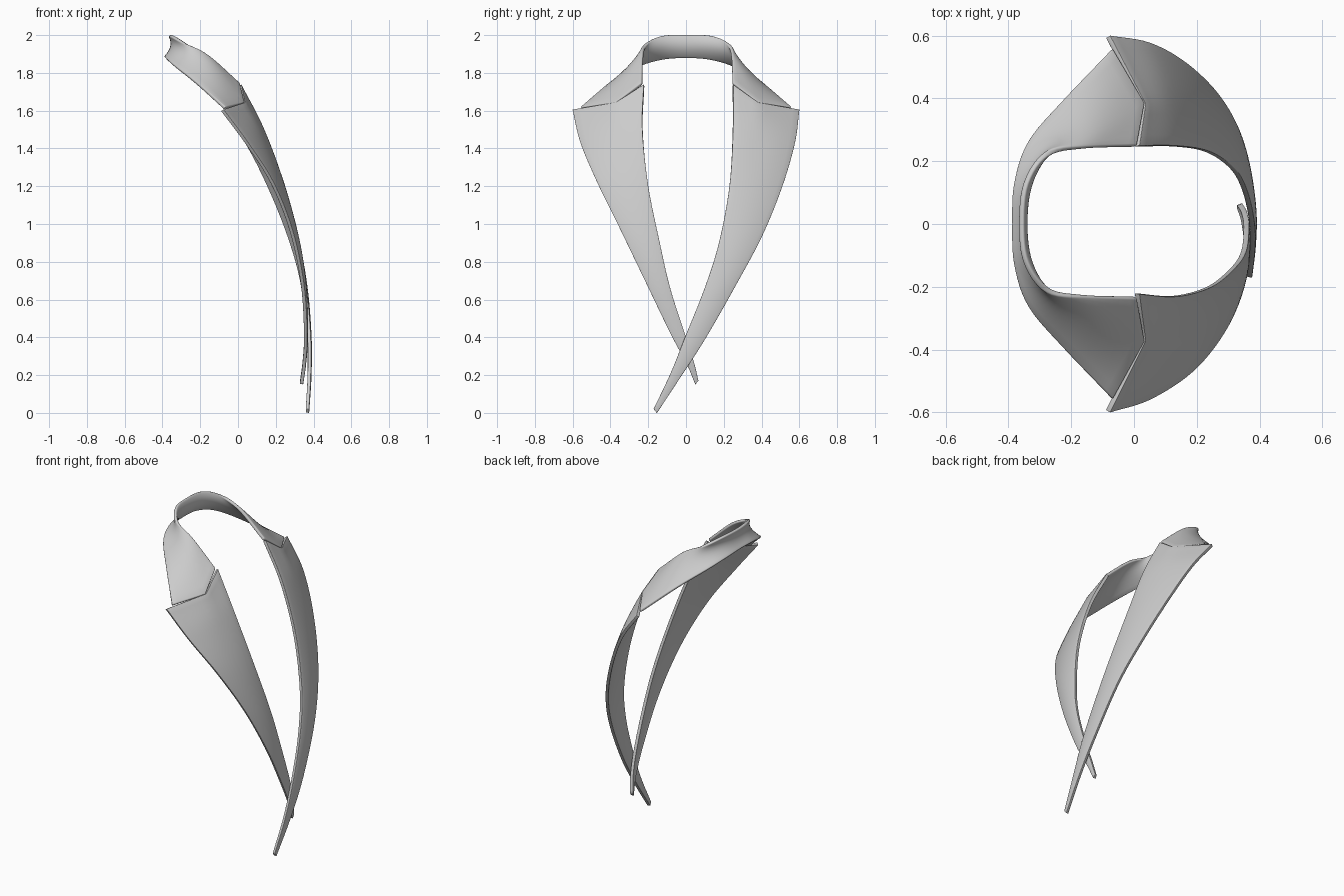
import bpy
from mathutils import Vector

if "Cube" in bpy.data.objects:
    bpy.data.objects.remove(bpy.data.objects["Cube"])

ACROSS, STEPS = 10, 6


def spline(p, i, t):
    # Catmull-Rom point between p[i] and p[i + 1]
    b, c = p[i], p[i + 1]
    a = p[i - 1] if i > 0 else b * 2 - c
    d = p[i + 2] if i + 2 < len(p) else c * 2 - b
    return 0.5 * (b * 2 + (c - a) * t + (a * 2 - b * 5 + c * 4 - d) * t * t
                  + (b * 3 - a - c * 3 + d) * t ** 3)


def section(a, m, b, kinked):
    # Cross-section through inner, middle and outer points
    out = []
    for k in range(ACROSS + 1):
        v = k / ACROSS
        if kinked:
            out.append(a.lerp(m, v / 0.4) if v <= 0.4 else m.lerp(b, (v - 0.4) / 0.6))
        else:
            out.append(a * (1 - v) * (1 - 2 * v) + m * 4 * v * (1 - v) + b * v * (2 * v - 1))
    return out


def cloth(name, rows, kinks):
    # Smooth sheet lofted through the rows, then thickened
    secs = [section(*[Vector(p) for p in r], i in kinks) for i, r in enumerate(rows)]
    cols = list(zip(*secs))
    grid = [[spline(c, i, s / STEPS) for c in cols]
            for i in range(len(rows) - 1) for s in range(STEPS)] + [secs[-1]]
    w = ACROSS + 1
    verts = [p for row in grid for p in row]
    faces = [(r * w + k, r * w + k + 1, (r + 1) * w + k + 1, (r + 1) * w + k)
             for r in range(len(grid) - 1) for k in range(ACROSS)]
    me = bpy.data.meshes.new(name)
    me.from_pydata(verts, [], faces)
    ob = bpy.data.objects.new(name, me)
    bpy.context.collection.objects.link(ob)
    sol = ob.modifiers.new("thickness", 'SOLIDIFY')
    sol.thickness, sol.offset = 0.018, 0
    bev = ob.modifiers.new("soft_edge", 'BEVEL')
    bev.width, bev.segments, bev.limit_method = 0.007, 3, 'ANGLE'
    bev.angle_limit = 1.0
    bpy.ops.object.select_all(action='DESELECT')
    ob.select_set(True)
    bpy.context.view_layer.objects.active = ob
    bpy.ops.object.shade_smooth_by_angle(angle=0.7)


def lapel(name, edges, notch):
    rows = []
    for i, (a, b) in enumerate(edges):
        m = (Vector(a) + Vector(b)) / 2
        m.x += 0.06 * (Vector(a) - Vector(b)).length
        rows.append((a, notch if i == 0 else m, b))
    cloth(name, rows, {0})


# Overlapping lapel: inner and outer edge from notch to tip
lapel("right_lapel", [
    ((0.01, 0.248, 1.735), (-0.083, 0.597, 1.602)),
    ((0.13, 0.248, 1.5), (0.045, 0.574, 1.43)),
    ((0.235, 0.23, 1.2), (0.163, 0.508, 1.2)),
    ((0.315, 0.175, 0.9), (0.268, 0.403, 0.94)),
    ((0.355, 0.1, 0.66), (0.338, 0.27, 0.69)),
    ((0.376, 0.0, 0.41), (0.372, 0.105, 0.4)),
    ((0.377, -0.08, 0.21), (0.377, -0.03, 0.19)),
    ((0.367, -0.17, 0.02), (0.367, -0.155, 0.0))], (0.03, 0.38, 1.64))

# Lapel tucked underneath
lapel("left_lapel", [
    ((0.01, -0.222, 1.735), (-0.083, -0.597, 1.602)),
    ((0.13, -0.23, 1.5), (0.045, -0.556, 1.43)),
    ((0.24, -0.2, 1.2), (0.18, -0.468, 1.22)),
    ((0.315, -0.14, 0.9), (0.28, -0.345, 0.97)),
    ((0.35, -0.085, 0.66), (0.34, -0.21, 0.69)),
    ((0.358, -0.005, 0.41), (0.358, -0.08, 0.42)),
    ((0.35, 0.04, 0.27), (0.35, 0.005, 0.26)),
    ((0.336, 0.063, 0.17), (0.336, 0.05, 0.152))], (0.03, -0.37, 1.64))

# Collar: half from the centre back to the notch, mirrored to the other side
half = [
    ((-0.36, 0, 1.998), (-0.35, 0, 1.94), (-0.384, 0, 1.882)),
    ((-0.346, 0.13, 1.994), (-0.333, 0.132, 1.935), (-0.378, 0.13, 1.873)),
    ((-0.28, 0.222, 1.957), (-0.27, 0.243, 1.893), (-0.335, 0.26, 1.835)),
    ((-0.16, 0.242, 1.888), (-0.153, 0.306, 1.827), (-0.225, 0.392, 1.748)),
    ((0.005, 0.248, 1.742), (0.03, 0.383, 1.637), (-0.07, 0.557, 1.613))]
other = [tuple((x, -y * s, z) for (x, y, z), s in zip(r, (0.94, 0.97, 1)))
         for r in reversed(half[1:])]
cloth("collar", other + half, {0, 8})
